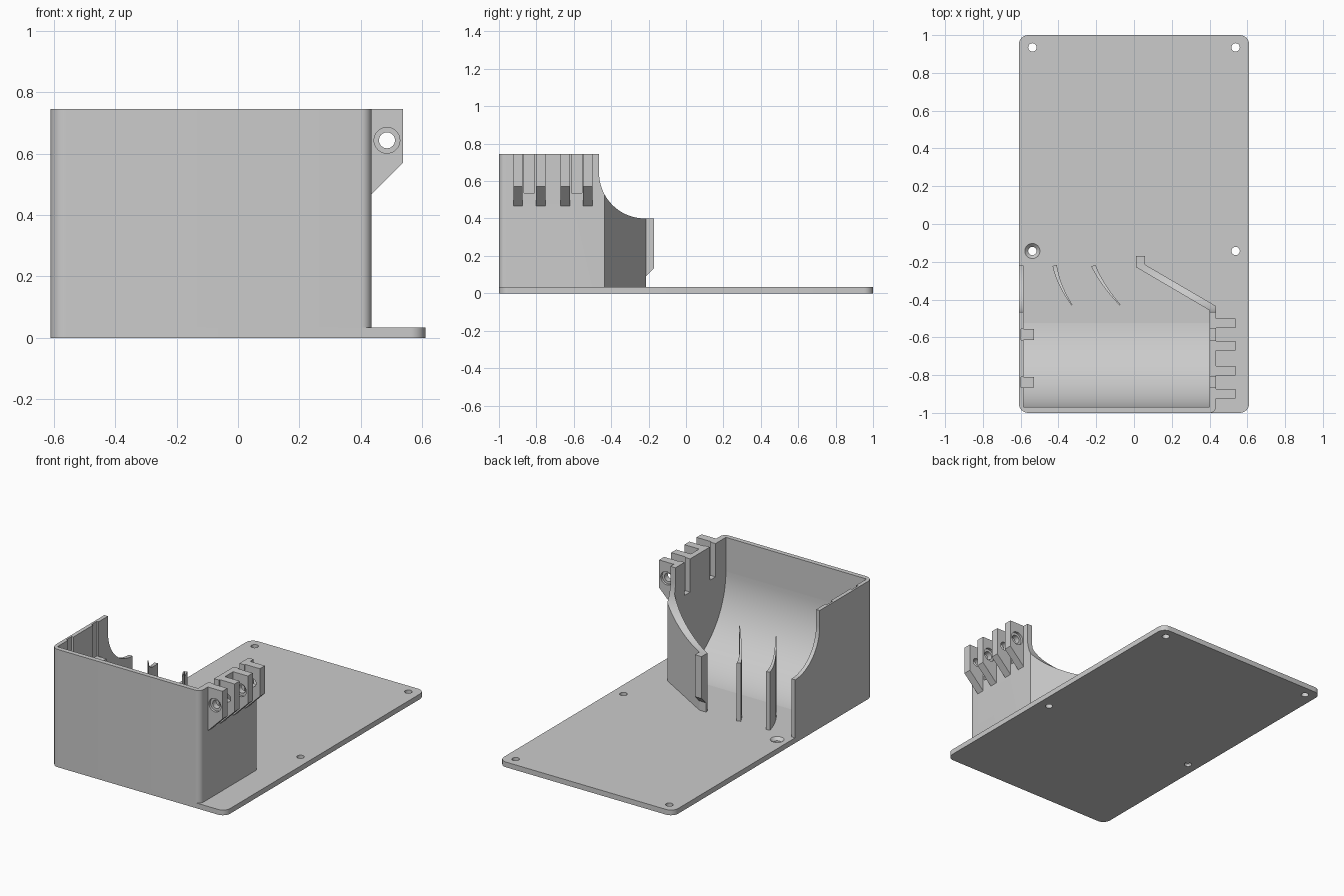
import bpy, bmesh, math
from mathutils import Vector, Matrix

if "Cube" in bpy.data.objects:
    bpy.data.objects.remove(bpy.data.objects["Cube"], do_unlink=True)

grey = bpy.data.materials.new("plain grey")
grey.use_nodes = True
grey.diffuse_color = (0.6, 0.6, 0.6, 1)
grey.node_tree.nodes["Principled BSDF"].inputs["Base Color"].default_value = (0.6, 0.6, 0.6, 1)


def finish(name, bm):
    bmesh.ops.recalc_face_normals(bm, faces=bm.faces)
    mesh = bpy.data.meshes.new(name)
    bm.to_mesh(mesh)
    bm.free()
    mesh.materials.append(grey)
    obj = bpy.data.objects.new(name, mesh)
    bpy.context.collection.objects.link(obj)
    return obj


def prism(name, points, axis, lo, hi):
    """Extrude a 2D outline along an axis; outline is in the other two axes."""
    place = {"x": lambda a, b: (lo, a, b), "y": lambda a, b: (a, lo, b),
             "z": lambda a, b: (a, b, lo)}[axis]
    bm = bmesh.new()
    face = bm.faces.new([bm.verts.new(place(a, b)) for a, b in points])
    out = bmesh.ops.extrude_face_region(bm, geom=[face])
    shift = Vector([hi - lo if c == axis else 0 for c in "xyz"])
    bmesh.ops.translate(bm, vec=shift,
                        verts=[g for g in out["geom"] if isinstance(g, bmesh.types.BMVert)])
    return finish(name, bm)


def box(name, x, y, z):
    return prism(name, [(x[0], y[0]), (x[1], y[0]), (x[1], y[1]), (x[0], y[1])], "z", *z)


def rod(name, centre, r1, r2, depth, axis="z"):
    bm = bmesh.new()
    turn = Matrix.Rotation(math.pi / 2, 4, "X") if axis == "y" else Matrix()
    bmesh.ops.create_cone(bm, cap_ends=True, segments=32, radius1=r1, radius2=r2,
                          depth=depth, matrix=Matrix.Translation(centre) @ turn)
    return finish(name, bm)


def arc(cx, cy, r, start, end, steps=8):
    angles = [math.radians(start + (end - start) * i / steps) for i in range(steps + 1)]
    return [(cx + r * math.cos(a), cy + r * math.sin(a)) for a in angles]


def cut(obj, cutters, remove=True):
    bpy.context.view_layer.objects.active = obj
    for cutter in cutters:
        cutter.hide_render = True
        mod = obj.modifiers.new("cut", "BOOLEAN")
        mod.operation, mod.solver, mod.object = "DIFFERENCE", "EXACT", cutter
        bpy.ops.object.modifier_apply(modifier=mod.name)
        if remove:
            bpy.data.objects.remove(cutter, do_unlink=True)


W, FLOOR, TOP, R = 0.61, 0.033, 0.745, 0.05

# Base plate with rounded corners and screw holes
corners = [(W - R, 1 - R, 0), (R - W, 1 - R, 90), (R - W, R - 1, 180), (W - R, R - 1, 270)]
outline = [p for x, y, a in corners for p in arc(x, y, R, a, a + 90)]
base = prism("base_plate", outline, "z", 0, FLOOR)
cut(base, [rod("hole", (x, y, 0), 0.022, 0.022, 0.2)
           for x in (-0.538, 0.538) for y in (0.935, -0.143)])
cut(base, [rod("countersink", (-0.538, -0.143, 0.028), 0.02, 0.05, 0.03)])

# Housing wall in one run: left side, front, right side, slanted back
plan = ([(-W, -0.22)] + arc(R - W, R - 1, R, 180, 270) + arc(0.4, -0.965, 0.035, 270, 360)
        + [(0.435, -0.435), (0.055, -0.213), (0.01, -0.213), (0.01, -0.228), (0.4, -0.457),
           (0.4, -0.97), (-0.585, -0.97), (-0.585, -0.22)])
wall = prism("housing_wall", plan, "z", 0.01, TOP)

# Scooped cutter that lowers the rear of the walls and fins
scoop_shape = arc(-0.22, 0.645, 0.245, 180, 270, 24) + [(0.1, 0.4), (0.1, 0.95), (-0.465, 0.95)]
scoop = prism("scoop_cutter", scoop_shape, "x", -0.9, 0.9)
cut(wall, [scoop], remove=False)

# Notches in the right wall and shallow grooves in the left wall
PAIRS = (-0.838, -0.585)
for y in PAIRS:
    span = (y - 0.028, y + 0.028)
    cut(wall, [box("notch", (0.37, 0.5), span, (0.535, 0.9)),
               box("groove", (-0.597, -0.5), span, (0.525, 0.9))])

# Curved ramp from the front wall down to the floor
ramp_shape = arc(-0.47, 0.53, 0.5, 180, 270, 32) + [(-0.47, 0.01), (-0.98, 0.01), (-0.98, 0.53)]
ramp = prism("curved_ramp", ramp_shape, "x", -0.59, 0.41)


# Tapering curved guide fins
def fin(name, a, ctrl, b):
    a, ctrl, b = Vector(a), Vector(ctrl), Vector(b)
    left, right = [], []
    for i in range(13):
        t = i / 12
        p = a * (1 - t) ** 2 + ctrl * 2 * t * (1 - t) + b * t * t
        d = ((ctrl - a) * (1 - t) + (b - ctrl) * t).normalized()
        side = Vector((-d.y, d.x)) * (0.012 - 0.009 * t)
        left.append(p + side)
        right.append(p - side)
    obj = prism(name, left + right[::-1], "z", 0.02, TOP)
    cut(obj, [scoop], remove=False)
    return obj


fins = [fin("left_fin", (-0.42, -0.22), (-0.4, -0.325), (-0.328, -0.43)),
        fin("middle_fin", (-0.215, -0.22), (-0.175, -0.315), (-0.073, -0.43))]
bpy.data.objects.remove(scoop, do_unlink=True)

# Post at the end of the slanted wall, chamfered below
prism("end_post", [(-0.22, 0.085), (-0.17, 0.135), (-0.17, 0.4), (-0.22, 0.4)], "x", 0.01, 0.057)

# Screw tabs on the right wall, in pairs, and matching pegs on the left wall
tab_shape = [(0.43, 0.467), (0.435, 0.467), (0.538, 0.57), (0.538, TOP), (0.43, TOP)]
peg_shape = [(-0.6, 0.455), (-0.585, 0.455), (-0.53, 0.51), (-0.53, 0.525), (-0.6, 0.525)]
tabs = []
for n, y in enumerate(PAIRS, 1):
    for side, word in ((-1, "front"), (1, "back")):
        mid = y + side * 0.0605
        tab = prism(f"{word}_tab_{n}", tab_shape, "y", mid - 0.025, mid + 0.025)
        cut(tab, [rod("hole", (0.485, mid, 0.643), 0.026, 0.026, 0.2, "y"),
                  rod("recess", (0.485, mid + side * 0.025, 0.643), 0.042, 0.042, 0.03, "y")])
        tabs.append(tab)
    prism(f"left_peg_{n}", peg_shape, "y", y - 0.028, y + 0.028)

# Smooth the round parts, keep the edges sharp
for obj in [base, wall, ramp] + fins + tabs:
    bpy.ops.object.select_all(action="DESELECT")
    obj.select_set(True)
    bpy.context.view_layer.objects.active = obj
    bpy.ops.object.shade_smooth_by_angle(angle=math.radians(25))
